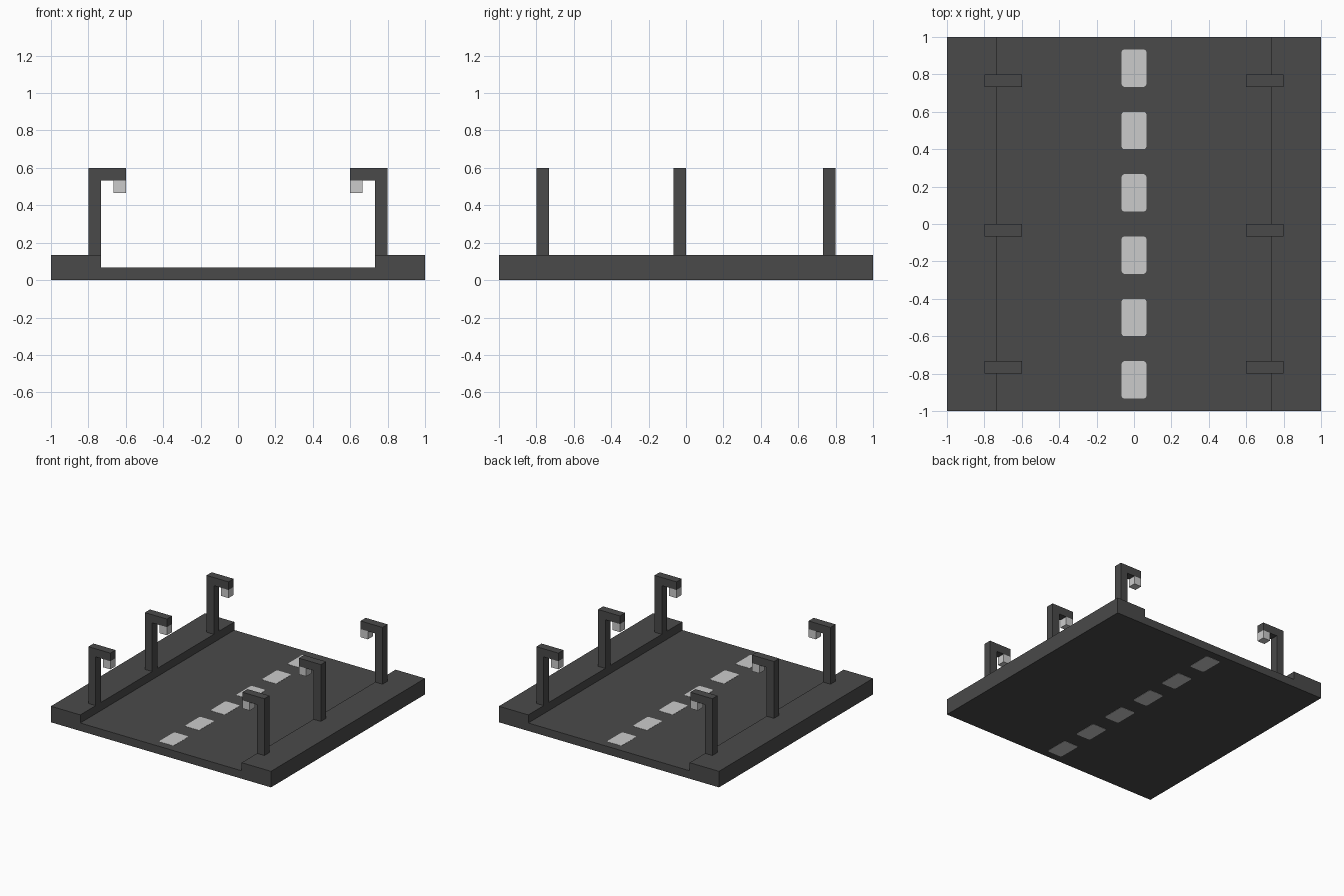
import bpy
import math
from mathutils import Vector

if "Cube" in bpy.data.objects:
    bpy.data.objects.remove(bpy.data.objects["Cube"], do_unlink=True)

U = 1 / 15      # the grid unit every part snaps to
SKIN = 0.0015   # thickness of painted plates


def material(name, value):
    m = bpy.data.materials.new(name)
    m.use_nodes = True
    colour = (value, value, value, 1)
    m.diffuse_color = colour
    bsdf = next(n for n in m.node_tree.nodes if n.type == 'BSDF_PRINCIPLED')
    bsdf.inputs["Base Color"].default_value = colour
    bsdf.inputs["Roughness"].default_value = 0.8
    return m


asphalt = material("dark grey", 0.068)
pale = material("pale grey", 0.60)


def prism(name, outline, start, extrude, mat):
    """Sweep a flat outline of 3D points along a vector into a closed solid."""
    n = len(outline)
    base = [Vector(p) + Vector(start) for p in outline]
    verts = base + [p + Vector(extrude) for p in base]
    faces = [tuple(reversed(range(n))), tuple(range(n, 2 * n))]
    faces += [(i, (i + 1) % n, n + (i + 1) % n, n + i) for i in range(n)]
    mesh = bpy.data.meshes.new(name)
    mesh.from_pydata(verts, [], faces)
    mesh.materials.append(mat)
    obj = bpy.data.objects.new(name, mesh)
    bpy.context.collection.objects.link(obj)
    # Make the winding face outwards
    import bmesh
    bm = bmesh.new()
    bm.from_mesh(mesh)
    bmesh.ops.recalc_face_normals(bm, faces=bm.faces)
    bm.to_mesh(mesh)
    bm.free()
    return obj


def xz(points, side=1):
    return [(side * x * U, 0, z * U) for x, z in points]


# Road bed with a raised pavement along each side
road = [(-15, 0), (15, 0), (15, 2), (11, 2), (11, 1), (-11, 1), (-11, 2), (-15, 2)]
body = prism("road_and_pavements", xz(road), (0, -1, 0), (0, 2, 0), asphalt)
for v in body.data.vertices:        # leave room for the paint underneath
    if v.co.z < 0.01:
        v.co.z = SKIN

# Street lamps: bent post and hanging light, three on each side
post = [(11, 2), (12, 2), (12, 9), (9, 9), (9, 8), (11, 8)]
light = [(9, 7), (10, 7), (10, 8), (9, 8)]
for side, label in ((1, "left"), (-1, "right")):
    for y, place in ((-12, "front"), (-1, "middle"), (11, "back")):
        start, depth = (0, y * U, 0), (0, U, 0)
        prism(f"lamp_post_{label}_{place}", xz(post, side), start, depth, asphalt)
        prism(f"lamp_light_{label}_{place}", xz(light, side), start, depth, pale)

# Rounded lane dashes, painted on the road and on its underside
radius = 0.016
dash = []
for corner, (sx, sy) in enumerate(((1, 1), (-1, 1), (-1, -1), (1, -1))):
    for step in range(4):
        a = math.radians(90 * corner + 30 * step)
        dash.append((sx * (U - radius) + radius * math.cos(a),
                     sy * (1.5 * U - radius) + radius * math.sin(a), 0))
for i in range(6):
    y = (i - 2.5) * 5 * U
    prism(f"lane_dash_top_{i + 1}", dash, (0, y, U), (0, 0, SKIN), pale)
    prism(f"lane_dash_underside_{i + 1}", dash, (0, y, 0), (0, 0, SKIN), pale)
